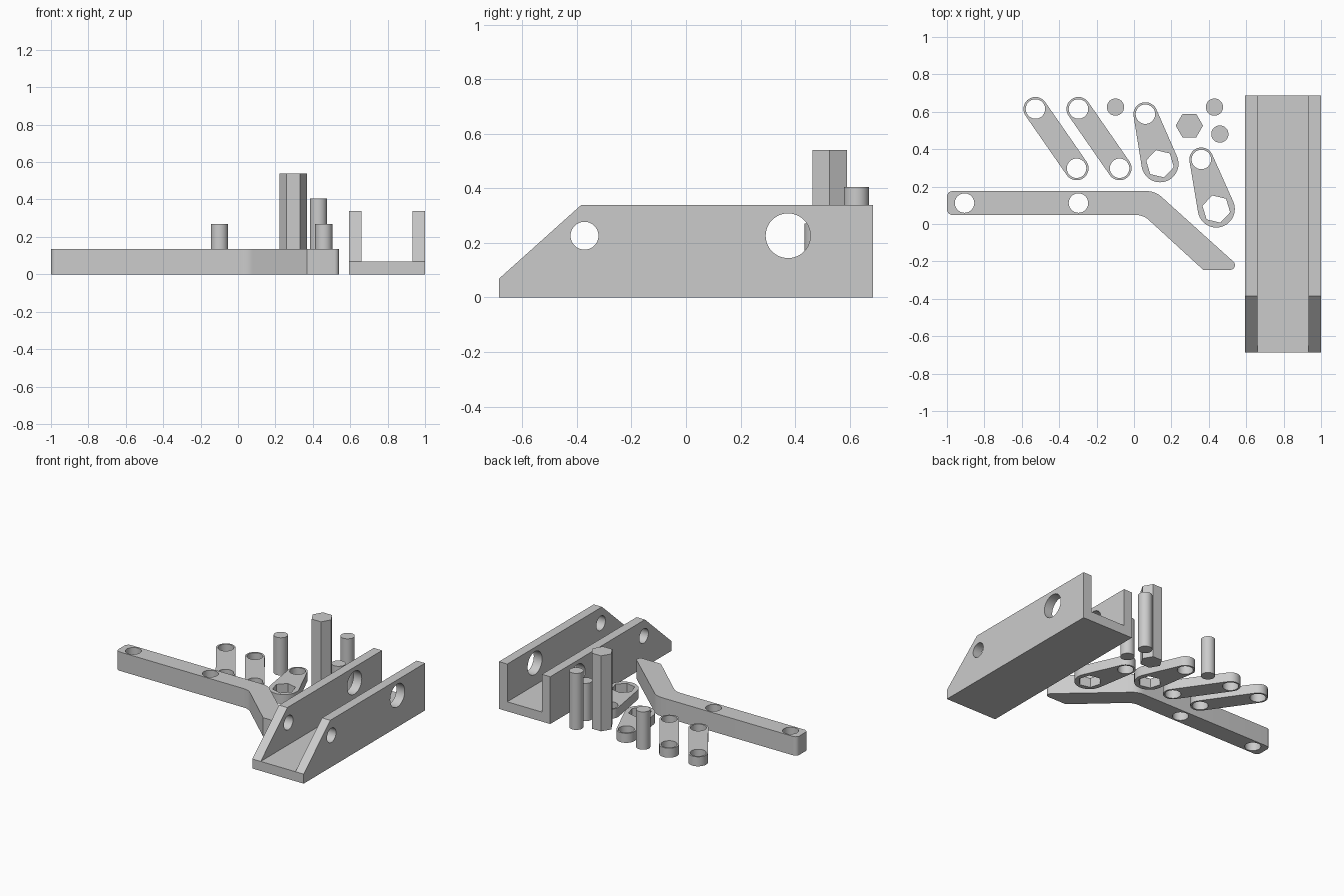
import bpy, bmesh, math
from mathutils import Vector, Matrix

if "Cube" in bpy.data.objects:
    bpy.data.objects.remove(bpy.data.objects["Cube"])

grey = bpy.data.materials.new("light_grey")
grey.diffuse_color = (0.6, 0.6, 0.6, 1)
grey.use_nodes = True
grey.node_tree.nodes["Principled BSDF"].inputs["Base Color"].default_value = grey.diffuse_color


def ring(x, y, r, n=48, turn=0.0):
    """Closed circle or regular polygon."""
    return [(x + r * math.cos(turn + i * math.tau / n),
             y + r * math.sin(turn + i * math.tau / n)) for i in range(n)]


def rounded(corners, steps=8):
    """Polygon from (x, y, radius) corners with filleted corners."""
    out = []
    for i, (x, y, r) in enumerate(corners):
        p = Vector((x, y))
        if r == 0:
            out.append((x, y))
            continue
        a = (Vector(corners[i - 1][:2]) - p).normalized()
        b = (Vector(corners[(i + 1) % len(corners)][:2]) - p).normalized()
        half = a.angle(b) / 2
        centre = p + (a + b).normalized() * (r / math.sin(half))
        t = r / math.tan(half)
        start, end = p + a * t - centre, p + b * t - centre
        a0 = math.atan2(start.y, start.x)
        sweep = math.remainder(math.atan2(end.y, end.x) - a0, math.tau)
        for k in range(steps + 1):
            ang = a0 + sweep * k / steps
            out.append((centre.x + r * math.cos(ang), centre.y + r * math.sin(ang)))
    return out


def link_outline(p, r1, q, r2, n=24):
    """Two round ends joined by their common tangents."""
    d = Vector(q) - Vector(p)
    axis = math.atan2(d.y, d.x)
    tilt = math.acos((r1 - r2) / d.length)
    out = []
    for (cx, cy), r, a0, a1 in ((p, r1, axis + tilt, axis + math.tau - tilt),
                                (q, r2, axis - tilt, axis + tilt)):
        for k in range(n + 1):
            a = a0 + (a1 - a0) * k / n
            out.append((cx + r * math.cos(a), cy + r * math.sin(a)))
    return out


def plate(name, loops, height, matrix=None):
    """Extrude an outline (first loop) with holes (other loops)."""
    bm = bmesh.new()
    edges = []
    for loop in loops:
        vs = [bm.verts.new((x, y, 0)) for x, y in loop]
        edges += [bm.edges.new((vs[i - 1], vs[i])) for i in range(len(vs))]
    bmesh.ops.triangle_fill(bm, edges=edges, use_beauty=True)
    ext = bmesh.ops.extrude_face_region(bm, geom=bm.faces[:], use_keep_orig=True)
    top = [g for g in ext["geom"] if isinstance(g, bmesh.types.BMVert)]
    bmesh.ops.translate(bm, verts=top, vec=(0, 0, height))
    if matrix:
        bm.transform(matrix)
    bmesh.ops.recalc_face_normals(bm, faces=bm.faces[:])
    me = bpy.data.meshes.new(name)
    bm.to_mesh(me)
    bm.free()
    me.materials.append(grey)
    ob = bpy.data.objects.new(name, me)
    bpy.context.collection.objects.link(ob)
    bpy.ops.object.select_all(action='DESELECT')
    ob.select_set(True)
    bpy.context.view_layer.objects.active = ob
    bpy.ops.object.shade_smooth_by_angle(angle=math.radians(30))
    return ob


# U channel: floor and two pierced side walls
X0, X1, WALL, FLOOR, L, TOP = 0.594, 1.0, 0.066, 0.068, 0.686, 0.338
plate("channel_floor", [[(X0 + WALL, -L), (X1 - WALL, -L), (X1 - WALL, L), (X0 + WALL, L)]], FLOOR)
side = [(-L, 0), (L, 0), (L, TOP), (-0.385, TOP), (-L, FLOOR)]
holes = [ring(-0.372, 0.226, 0.051), ring(0.374, 0.226, 0.082)]
for name, x in (("channel_wall_inner", X0), ("channel_wall_outer", X1 - WALL)):
    # profile (y, z) extruded along x
    m = Matrix(((0, 0, 1, x), (1, 0, 0, 0), (0, 1, 0, 0), (0, 0, 0, 1)))
    plate(name, [side] + holes, WALL, m)

# Bent lever arm with two pivot holes
arm = rounded([(-1, 0.048, 0.03), (0.05, 0.048, 0.1), (0.37, -0.245, 0),
               (0.58, -0.245, 0.025), (0.113, 0.176, 0.12), (-1, 0.176, 0.03)])
plate("lever_arm", [arm, ring(-0.906, 0.112, 0.052), ring(-0.297, 0.112, 0.052)], 0.135)

# Plain links with two round holes
for i, x in enumerate((-0.527, -0.297)):
    p, q = (x, 0.615), (x + 0.22, 0.298)
    plate(f"link_{i + 1}", [link_outline(p, 0.064, q, 0.064),
                            ring(*p, 0.052), ring(*q, 0.052)], 0.068)

# Cranks with a round hole and a hexagonal socket
for i, (p, q) in enumerate((((0.061, 0.587), (0.139, 0.322)),
                            ((0.360, 0.345), (0.440, 0.080)))):
    axis = math.atan2(p[1] - q[1], p[0] - q[0])
    plate(f"crank_{i + 1}", [link_outline(p, 0.064, q, 0.099), ring(*p, 0.052),
                             ring(*q, 0.076, 6, axis)], 0.068)

# Round pins and hexagonal shaft
for i, (x, y, h) in enumerate(((-0.099, 0.625, 0.27), (0.43, 0.625, 0.404), (0.459, 0.481, 0.27))):
    plate(f"pin_{i + 1}", [ring(x, y, 0.046)], h)
plate("hex_shaft", [ring(0.296, 0.526, 0.073, 6)], 0.54)
